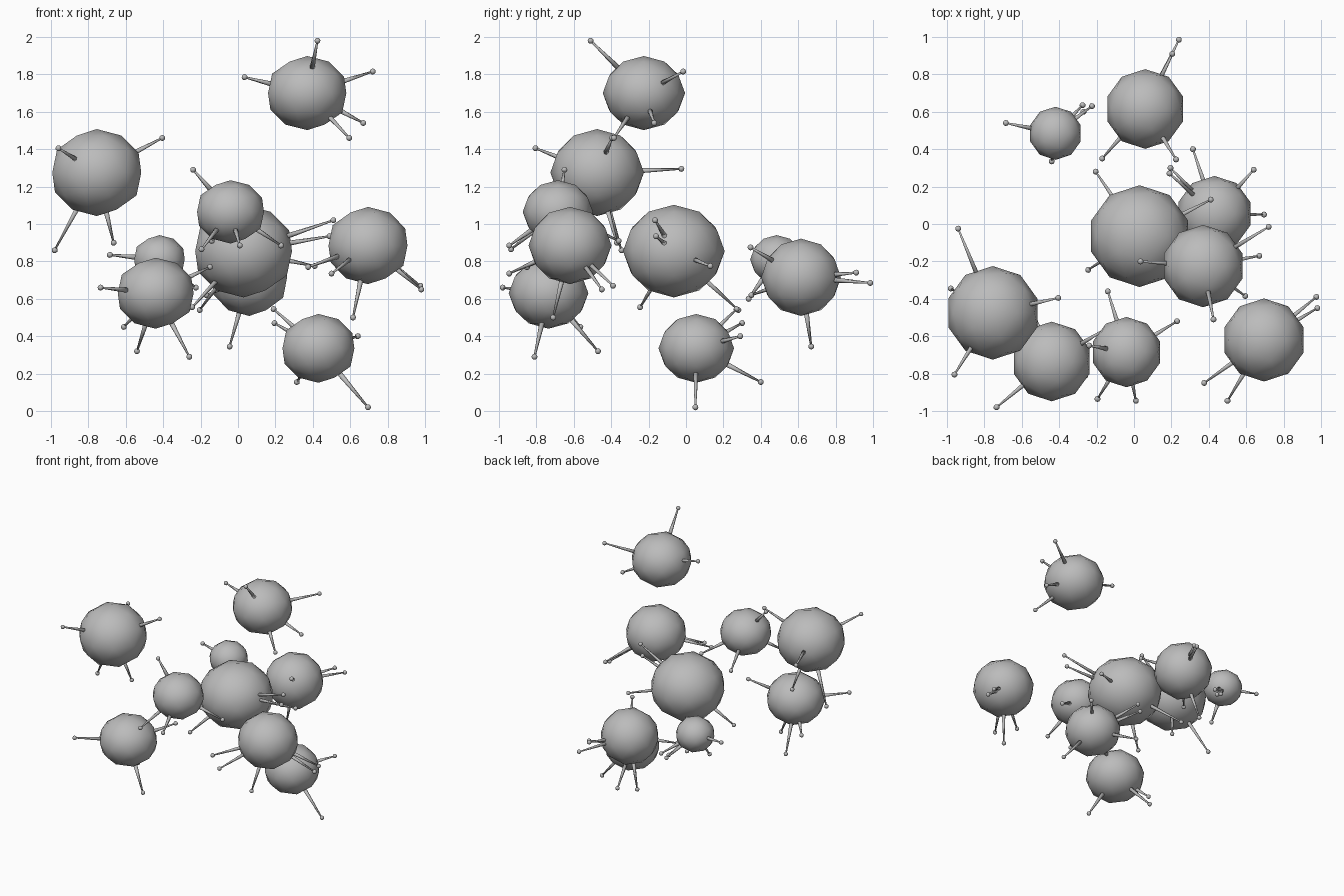
import bpy
import bmesh
from mathutils import Matrix, Vector

default_cube = bpy.data.objects.get("Cube")
if default_cube:
    bpy.data.objects.remove(default_cube, do_unlink=True)

# Single plain grey
grey = bpy.data.materials.new("plain_grey")
grey.use_nodes = True
colour = (0.5, 0.5, 0.5, 1)
grey.diffuse_color = colour
grey.node_tree.nodes["Principled BSDF"].inputs["Base Color"].default_value = colour


def finish(bm, name):
    """Turn a bmesh into a smooth-shaded grey object."""
    for face in bm.faces:
        face.smooth = True
    mesh = bpy.data.meshes.new(name)
    bm.to_mesh(mesh)
    bm.free()
    mesh.materials.append(grey)
    obj = bpy.data.objects.new(name, mesh)
    bpy.context.scene.collection.objects.link(obj)
    return obj


def add_body(name, centre, radius, squash):
    """Slightly flattened low-poly ball."""
    bm = bmesh.new()
    shape = Matrix.Translation(centre) @ Matrix.Diagonal((1, 1, squash, 1))
    bmesh.ops.create_icosphere(bm, subdivisions=2, radius=radius, matrix=shape)
    return finish(bm, name)


def add_spikes(name, centre, radius, tips):
    """Tapered spikes pointing out of the body, each with a bead on its tip."""
    bm = bmesh.new()
    for tip in map(Vector, tips):
        direction = (tip - centre).normalized()
        base = centre + direction * radius * 0.8
        turn = direction.to_track_quat("Z", "Y").to_matrix().to_4x4()
        place = Matrix.Translation((base + tip) / 2) @ turn
        bmesh.ops.create_cone(bm, cap_ends=True, segments=6,
                              radius1=0.015, radius2=0.005,
                              depth=(tip - base).length, matrix=place)
        bmesh.ops.create_icosphere(bm, subdivisions=2, radius=0.016,
                                   matrix=Matrix.Translation(tip))
    return finish(bm, name)


def add_spiky_ball(label, centre, radius, squash, *tips):
    centre = Vector(centre)
    body = add_body(label + "_body", centre, radius, squash)
    spikes = add_spikes(label + "_spikes", centre, radius, tips)
    spikes.parent = body


# Balls, each with its spike tip positions
add_spiky_ball("top_ball", (.37, -.225, 1.7), .22, .9,
               (.425, -.51, 1.98), (.72, -.015, 1.815), (.035, -.2, 1.785),
               (.67, -.17, 1.54), (.595, -.385, 1.46))

add_spiky_ball("right_high_ball", (-.755, -.475, 1.275), .25, .93,
               (-.96, -.805, 1.405), (-.405, -.395, 1.46), (-.98, -.345, .86),
               (-.665, -.37, .9), (-.94, -.025, 1.295))

add_spiky_ball("front_ball", (-.04, -.685, 1.065), .188, .9,
               (-.24, -.65, 1.29), (.23, -.52, .885), (.01, -.945, .885),
               (-.195, -.935, .865), (-.14, -.36, .91))

add_spiky_ball("left_ball", (.695, -.62, .885), .222, .93,
               (.615, -.71, .5), (.975, -.39, .67), (.98, -.45, .65),
               (.5, -.945, .735), (.375, -.85, .77))

add_spiky_ball("right_low_ball", (-.44, -.735, .63), .213, .89,
               (-.735, -.98, .66), (-.26, -.81, .29), (-.54, -.47, .32),
               (-.15, -.56, .77), (-.61, -.565, .45))

add_spiky_ball("small_back_ball", (-.42, .485, .81), .142, .92,
               (-.685, .54, .835), (-.275, .635, .64), (-.225, .63, .66),
               (-.27, .6, .65), (-.44, .335, .6))

add_spiky_ball("central_ball", (.03, -.065, .855), .272, .91,
               (-.245, -.245, .555), (-.205, .28, .54), (.41, .13, .775),
               (.51, -.165, 1.02), (.49, -.16, .935))

add_spiky_ball("back_ball", (.06, .615, .715), .213, .97,
               (.24, .985, .685), (.205, .91, .74), (.225, .345, .875),
               (-.17, .35, .62), (-.045, .67, .345))

add_spiky_ball("bottom_ball", (.43, .055, .335), .202, .91,
               (.195, .3, .47), (.19, .27, .545), (.695, .05, .02),
               (.64, .29, .4), (.315, .4, .155))
